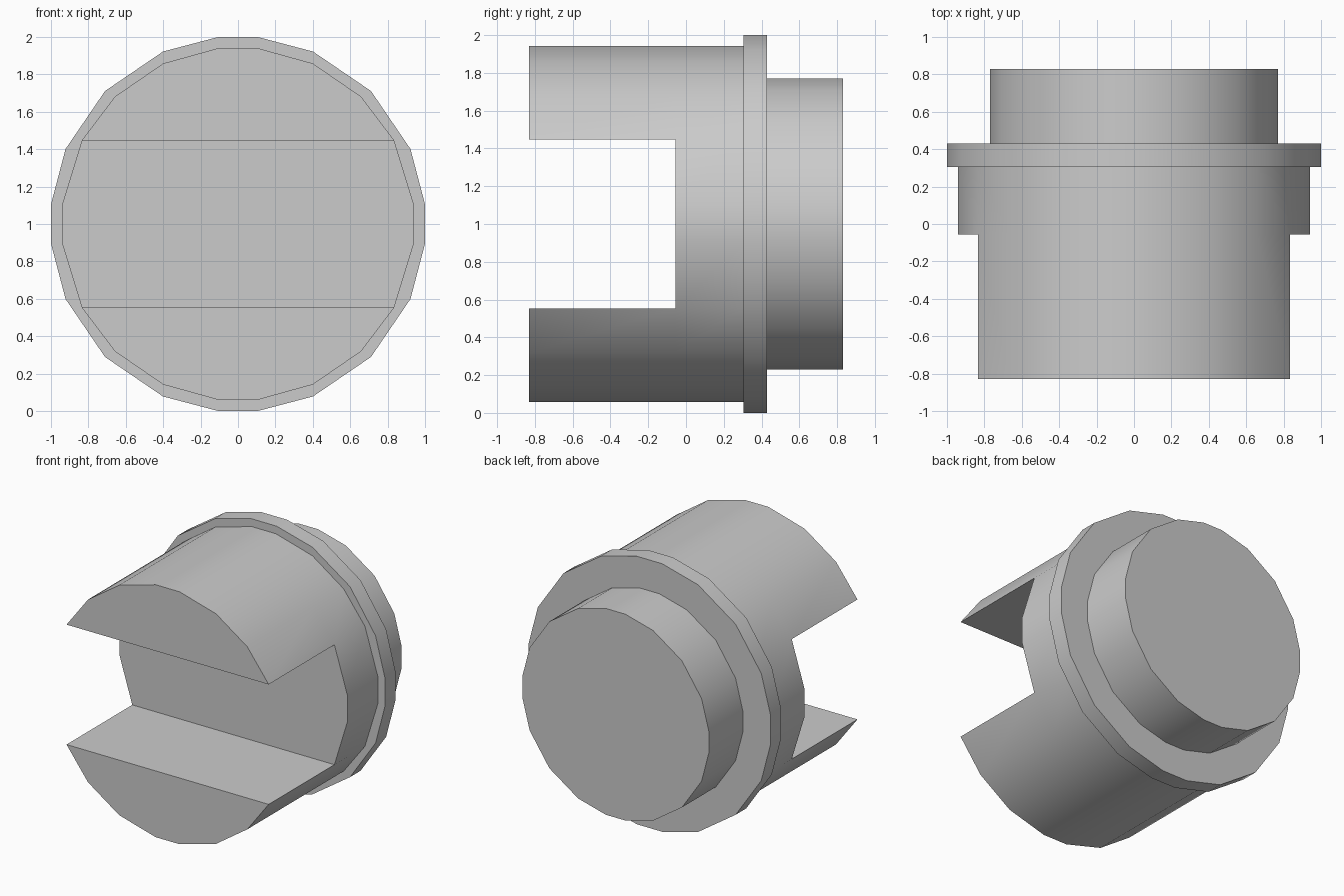
import bpy, bmesh, math

if "Cube" in bpy.data.objects:
    bpy.data.objects.remove(bpy.data.objects["Cube"])


def ring(bm, y, r, quarter):
    # ring around the y axis, mirrored from one quadrant of angles
    q = list(quarter)
    angles = q + [180 - a for a in q[::-1]] + [180 + a for a in q] + [360 - a for a in q[::-1]]
    return [bm.verts.new((r * math.cos(math.radians(a)), y, 1 + r * math.sin(math.radians(a))))
            for a in angles]


BODY = (6, 28.2, 46, 65, 84)      # 28.2 degrees lands on the slot corners
COLLAR = (6, 23.5, 45, 66.5, 84)

bm = bmesh.new()

# Stepped round profile: body, collar, rear spigot
profile = [(-0.055, 0.947, BODY), (0.305, 0.947, BODY),
           (0.305, 1.0055, COLLAR), (0.43, 1.0055, COLLAR),
           (0.43, 0.774, COLLAR), (0.83, 0.774, COLLAR)]
rings = [ring(bm, *p) for p in profile]
n = len(rings[0])
for a, b in zip(rings, rings[1:]):
    for i in range(n):
        j = (i + 1) % n
        bm.faces.new((a[i], b[i], b[j], a[j]))
bm.faces.new(rings[-1][::-1])

# Front face split into slot floor and two prong bases
f = rings[0]
top = bm.faces.new(f[1:9])
bottom = bm.faces.new(f[11:19])
bm.faces.new([f[18], f[19], f[0], f[1], f[8], f[9], f[10], f[11]])
bmesh.ops.recalc_face_normals(bm, faces=bm.faces)

# Upper and lower prongs
prongs = bmesh.ops.extrude_discrete_faces(bm, faces=[top, bottom])["faces"]
verts = list({v for face in prongs for v in face.verts})
bmesh.ops.translate(bm, verts=verts, vec=(0, -0.775, 0))
bmesh.ops.recalc_face_normals(bm, faces=bm.faces)

mesh = bpy.data.meshes.new("slotted_plug")
bm.to_mesh(mesh)
bm.free()
plug = bpy.data.objects.new("slotted_plug", mesh)
bpy.context.collection.objects.link(plug)
bpy.context.view_layer.objects.active = plug
plug.select_set(True)
bpy.ops.object.shade_smooth_by_angle(angle=math.radians(30))
